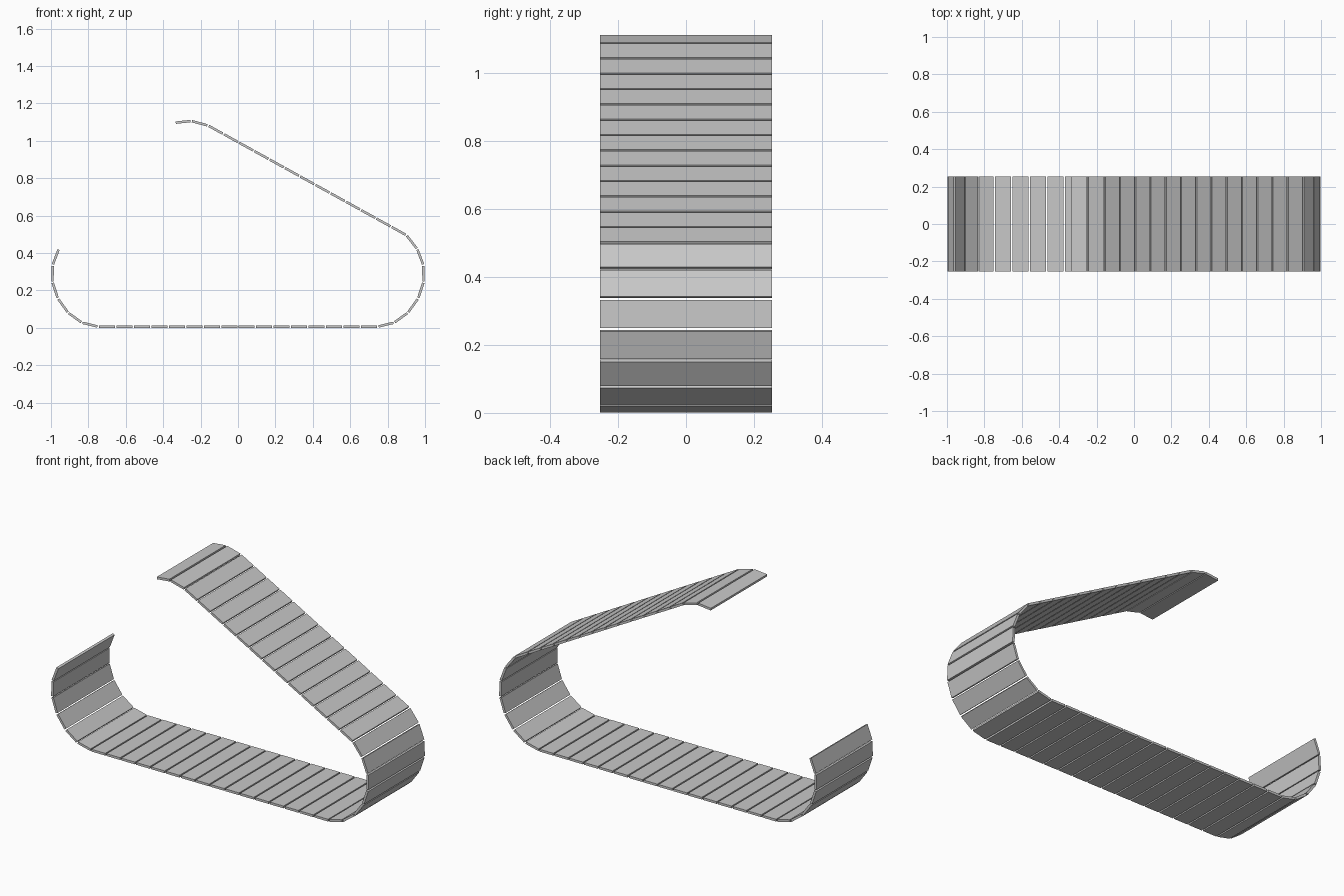
import bpy
import bmesh
from math import atan2
from mathutils import Matrix, Vector

cube = bpy.data.objects.get("Cube")
if cube:
    bpy.data.objects.remove(cube, do_unlink=True)

WIDTH, THICK, GAP = 0.506, 0.013, 0.008

steel = bpy.data.materials.new("light_grey_steel")
steel.use_nodes = True
steel.diffuse_color = (0.58, 0.58, 0.58, 1)
steel.node_tree.nodes["Principled BSDF"].inputs["Base Color"].default_value = (0.58, 0.58, 0.58, 1)


def spaced(start, end, count):
    """Hinge points evenly spaced along a straight run."""
    a, b = Vector(start), Vector(end)
    return [a.lerp(b, i / count) for i in range(count + 1)]


def build_run(name, hinges):
    """One thin plate between each pair of neighbouring hinge points (x, z)."""
    bm = bmesh.new()
    for a, b in zip(hinges, hinges[1:]):
        a, b = Vector(a), Vector(b)
        d, mid = b - a, (a + b) / 2
        place = (Matrix.Translation((mid.x, 0, mid.y))
                 @ Matrix.Rotation(-atan2(d.y, d.x), 4, 'Y')
                 @ Matrix.Diagonal((d.length - GAP, WIDTH, THICK, 1)))
        bmesh.ops.create_cube(bm, size=1, matrix=place)
    mesh = bpy.data.meshes.new(name)
    bm.to_mesh(mesh)
    bm.free()
    mesh.materials.append(steel)
    obj = bpy.data.objects.new(name, mesh)
    bpy.context.collection.objects.link(obj)
    return obj


# Curve around the end wheels, from the ground upward
bend = [(0.748, 0.007), (0.835, 0.028), (0.908, 0.081), (0.963, 0.157),
        (0.992, 0.245), (0.991, 0.336), (0.958, 0.422), (0.90, 0.496)]
crest = [(-0.16, 1.082), (-0.25, 1.106), (-0.337, 1.097)]

build_run("ground_run", spaced((-0.748, 0.007), bend[0], 16))
build_run("left_bend", bend)
# The opposite bend mirrors this one but stops one plate short
build_run("right_bend", [(-x, z) for x, z in bend[:-1]])
build_run("sloping_run", spaced(bend[-1], crest[0], 13))
build_run("top_end", crest)
